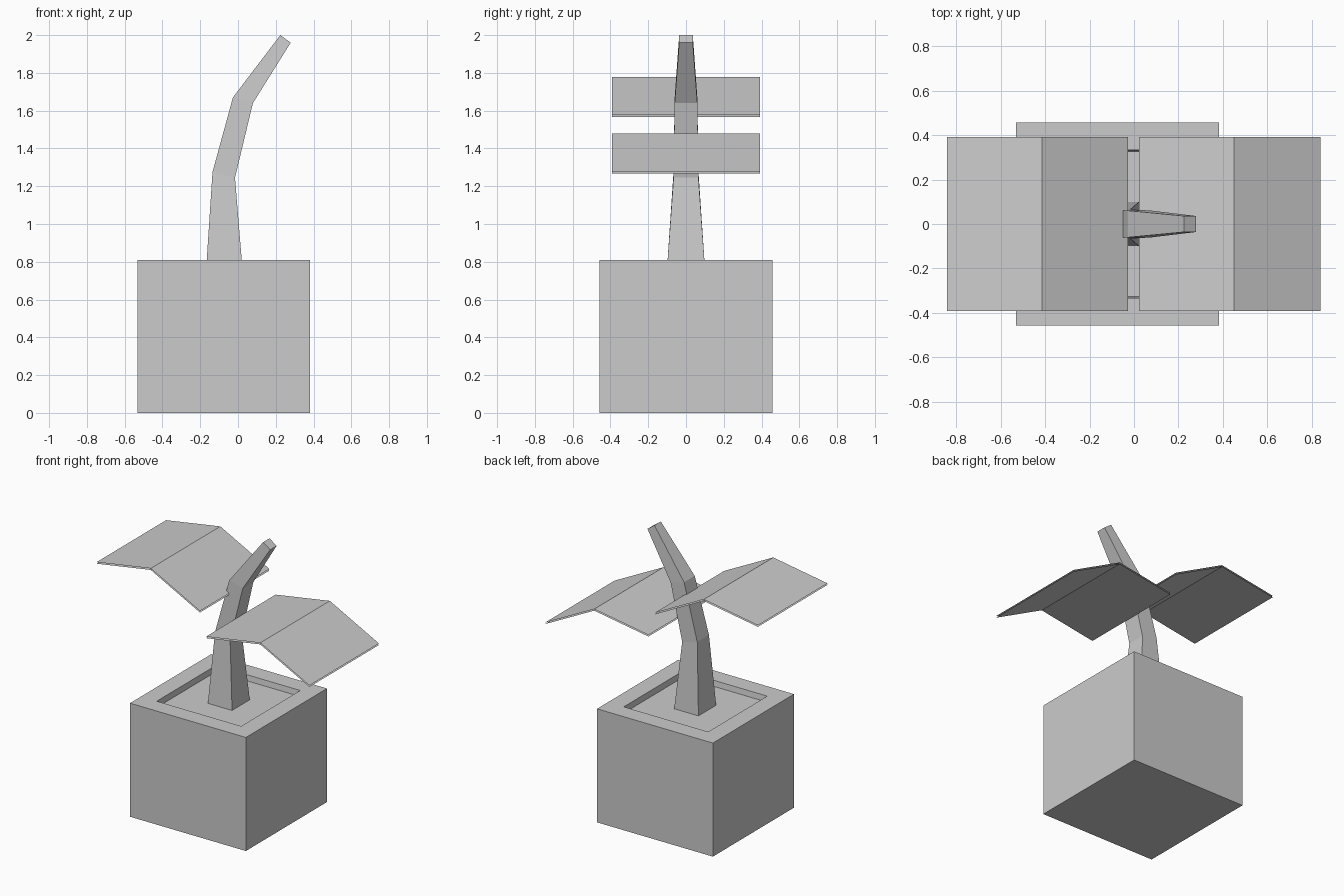
import bpy
import bmesh

if "Cube" in bpy.data.objects:
    bpy.data.objects.remove(bpy.data.objects["Cube"])

SOIL_Z = 0.77
POT_X = -0.075


def finish(name, bm):
    mesh = bpy.data.meshes.new(name)
    bm.to_mesh(mesh)
    bm.free()
    obj = bpy.data.objects.new(name, mesh)
    bpy.context.collection.objects.link(obj)
    return obj


def square(bm, half, z):
    return [bm.verts.new((POT_X + sx * half, sy * half, z))
            for sx, sy in ((-1, -1), (1, -1), (1, 1), (-1, 1))]


def bridge(bm, rings):
    for a, b in zip(rings, rings[1:]):
        for i in range(4):
            j = (i + 1) % 4
            bm.faces.new((a[i], a[j], b[j], b[i]))


# Pot: square shell with a wide rim and slightly tapered recess
bm = bmesh.new()
rings = [square(bm, h, z) for h, z in
         ((0.457, 0), (0.457, 0.81), (0.333, 0.81), (0.327, SOIL_Z))]
bridge(bm, rings)
bm.faces.new(rings[0][::-1])
finish("pot", bm)

# Soil filling the recess
bm = bmesh.new()
bm.faces.new(square(bm, 0.327, SOIL_Z))
finish("soil", bm)

# Stem: square section, tapered and bent; left (x, z), right (x, z), half depth
sections = [((-0.168, SOIL_Z), (0.023, SOIL_Z), 0.100),
            ((-0.135, 1.275), (-0.016, 1.245), 0.066),
            ((-0.027, 1.67), (0.079, 1.64), 0.060),
            ((0.224, 2.0), (0.279, 1.96), 0.036)]
bm = bmesh.new()
rings = []
for (lx, lz), (rx, rz), d in sections:
    rings.append([bm.verts.new(p) for p in
                  ((lx, -d, lz), (rx, -d, rz), (rx, d, rz), (lx, d, lz))])
bridge(bm, rings)
bm.faces.new(rings[-1])
bm.faces.new(rings[0][::-1])
finish("stem", bm)


# Leaves: folded sheets, an upper skin and a lower skin just beneath it
def leaf(name, x, z):
    profile = [(0, -0.07), (0.428, 0), (0.816, -0.20)]
    bm = bmesh.new()
    for drop, flip in ((0, False), (0.011, True)):
        rows = [[bm.verts.new((x + px, y, z + pz - drop)) for y in (-0.392, 0.392)]
                for px, pz in profile]
        for a, b in zip(rows, rows[1:]):
            quad = [a[0], b[0], b[1], a[1]]
            bm.faces.new(quad[::-1] if flip else quad)
    finish(name, bm)


leaf("lower_leaf", 0.022, 1.478)
leaf("upper_leaf", -0.842, 1.778)
